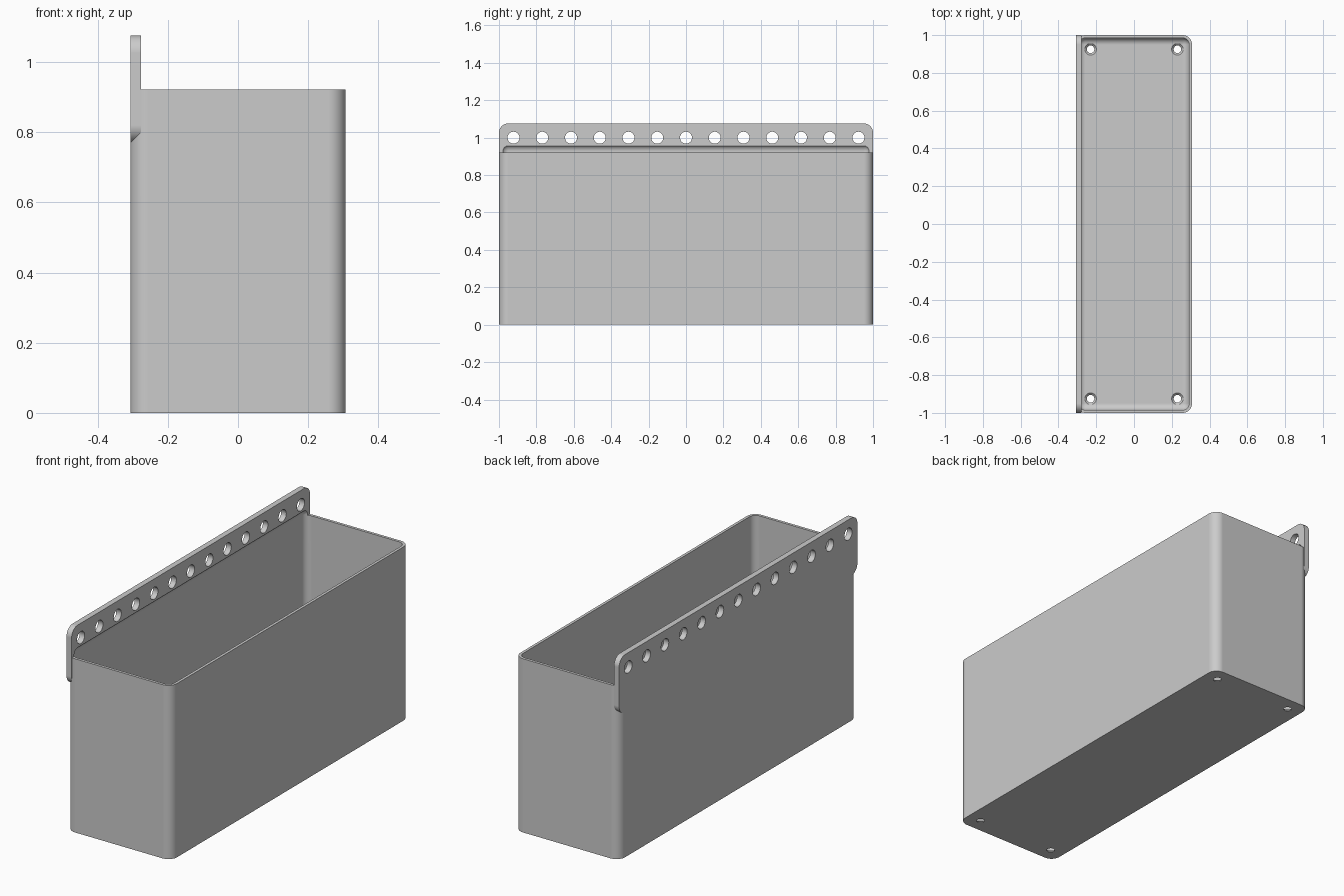
import bpy
import bmesh
from mathutils import Matrix, Vector

if "Cube" in bpy.data.objects:
    bpy.data.objects.remove(bpy.data.objects["Cube"], do_unlink=True)

HALF_X, HALF_Y = 0.307, 1.0
RIM_Z, TOP_Z = 0.922, 1.076
WALL, FLANGE, CORNER = 0.015, 0.03, 0.05

grey = bpy.data.materials.new("plain grey")
grey.use_nodes = True
grey.diffuse_color = (0.6, 0.6, 0.6, 1)
grey.node_tree.nodes["Principled BSDF"].inputs["Base Color"].default_value = (0.6, 0.6, 0.6, 1)


def add_object(name, bm):
    bmesh.ops.recalc_face_normals(bm, faces=bm.faces)
    mesh = bpy.data.meshes.new(name)
    bm.to_mesh(mesh)
    bm.free()
    mesh.materials.append(grey)
    obj = bpy.data.objects.new(name, mesh)
    bpy.context.collection.objects.link(obj)
    return obj


def rounded_box(name, low, high, radius, axis=None):
    """Box whose edges along one axis, or all edges, are rounded."""
    low, high = Vector(low), Vector(high)
    bm = bmesh.new()
    bmesh.ops.create_cube(bm, size=1)
    bmesh.ops.scale(bm, vec=high - low, verts=bm.verts)
    bmesh.ops.translate(bm, vec=(low + high) / 2, verts=bm.verts)
    edges = [e for e in bm.edges
             if axis is None or abs((e.verts[0].co - e.verts[1].co)[axis]) > 1e-4]
    bmesh.ops.bevel(bm, geom=edges, offset=radius, offset_type='OFFSET',
                    segments=10, profile=0.5, affect='EDGES')
    return add_object(name, bm)


def add_cone(bm, centre, r1, r2, depth, turn=Matrix()):
    bmesh.ops.create_cone(bm, cap_ends=True, segments=32, radius1=r1, radius2=r2,
                          depth=depth, matrix=Matrix.Translation(centre) @ turn)


def combine(target, other, operation):
    mod = target.modifiers.new(operation.lower(), 'BOOLEAN')
    mod.operation, mod.object, mod.solver = operation, other, 'EXACT'
    bpy.context.view_layer.objects.active = target
    bpy.ops.object.modifier_apply(modifier=mod.name)
    bpy.data.objects.remove(other, do_unlink=True)


# Outer shell and the hanging flange along its left-hand wall
planter = rounded_box("trough", (-HALF_X, -HALF_Y, 0), (HALF_X, HALF_Y, RIM_Z), CORNER, axis=2)
flange = rounded_box("flange", (-HALF_X, -HALF_Y, 0.77),
                     (-HALF_X + FLANGE, HALF_Y, TOP_Z), CORNER, axis=0)
combine(planter, flange, 'UNION')

# Rounded cavity, reaching slightly above the rim into the flange
cavity = rounded_box("cavity_cutter", (WALL - HALF_X, WALL - HALF_Y, WALL),
                     (HALF_X - WALL, HALF_Y - WALL, 0.963), CORNER - WALL)
combine(planter, cavity, 'DIFFERENCE')

# Row of mounting holes through the flange
bm = bmesh.new()
sideways = Matrix.Rotation(1.5707963, 4, 'Y')
for i in range(-6, 7):
    add_cone(bm, (FLANGE / 2 - HALF_X, i * 0.1537, 1.0), 0.032, 0.032, 0.1, sideways)
combine(planter, add_object("mounting_hole_cutter", bm), 'DIFFERENCE')

# Countersunk drain holes in the floor corners
for r1, r2, z, depth in ((0.02, 0.02, 0.0, 0.1), (0.02, 0.034, WALL - 0.004, 0.014)):
    bm = bmesh.new()
    for x in (-0.23, 0.23):
        for y in (-0.925, 0.925):
            add_cone(bm, (x, y, z), r1, r2, depth)
    combine(planter, add_object("drain_hole_cutter", bm), 'DIFFERENCE')

# Smooth rounded corners with flat walls
bpy.ops.object.select_all(action='DESELECT')
planter.select_set(True)
bpy.context.view_layer.objects.active = planter
bpy.ops.object.shade_smooth_by_angle(angle=0.5236)
weighted = planter.modifiers.new("weighted_normals", 'WEIGHTED_NORMAL')
weighted.keep_sharp = True
